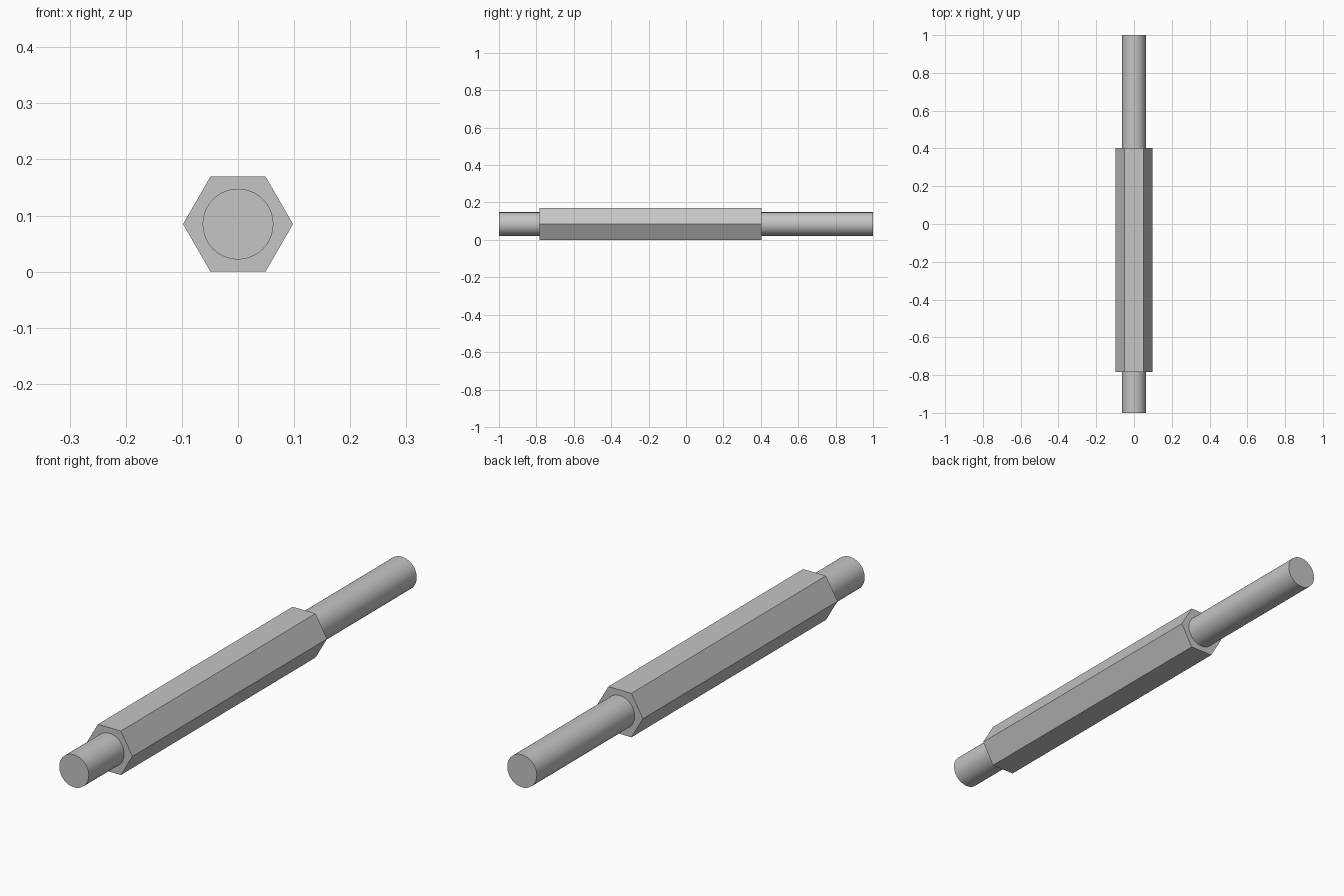
import bpy
import bmesh
from math import cos, sin, tau, radians

if "Cube" in bpy.data.objects:
    bpy.data.objects.remove(bpy.data.objects["Cube"], do_unlink=True)

HEX_RADIUS = 0.098
ROD_RADIUS = 0.063
AXIS_Z = HEX_RADIUS * cos(tau / 12)   # hexagon rests on a flat side

# Single grey metal
steel = bpy.data.materials.new("grey steel")
steel.use_nodes = True
grey = (0.56, 0.56, 0.56, 1)
steel.diffuse_color = grey
steel.node_tree.nodes["Principled BSDF"].inputs["Base Color"].default_value = grey


def prism(name, sides, radius, y_front, y_back):
    """Capped prism along y, with its first corner at +x."""
    bm = bmesh.new()
    ring = [bm.verts.new((radius * cos(tau * i / sides), y_front,
                          AXIS_Z + radius * sin(tau * i / sides)))
            for i in range(sides)]
    cap = bm.faces.new(ring)
    extruded = bmesh.ops.extrude_face_region(bm, geom=[cap], use_keep_orig=True)
    moved = [v for v in extruded["geom"] if isinstance(v, bmesh.types.BMVert)]
    bmesh.ops.translate(bm, verts=moved, vec=(0, y_back - y_front, 0))
    bmesh.ops.recalc_face_normals(bm, faces=bm.faces)
    mesh = bpy.data.meshes.new(name)
    bm.to_mesh(mesh)
    bm.free()
    mesh.materials.append(steel)
    obj = bpy.data.objects.new(name, mesh)
    bpy.context.collection.objects.link(obj)
    return obj


# Hexagonal body and the round studs at both ends
prism("hex_body", 6, HEX_RADIUS, -0.784, 0.403)
studs = [prism("front_stud", 64, ROD_RADIUS, -1, -0.784),
         prism("back_stud", 64, ROD_RADIUS, 0.403, 1)]

# Smooth the round walls, keep the rims sharp
bpy.ops.object.select_all(action="DESELECT")
for stud in studs:
    stud.select_set(True)
bpy.context.view_layer.objects.active = studs[0]
bpy.ops.object.shade_smooth_by_angle(angle=radians(30))
